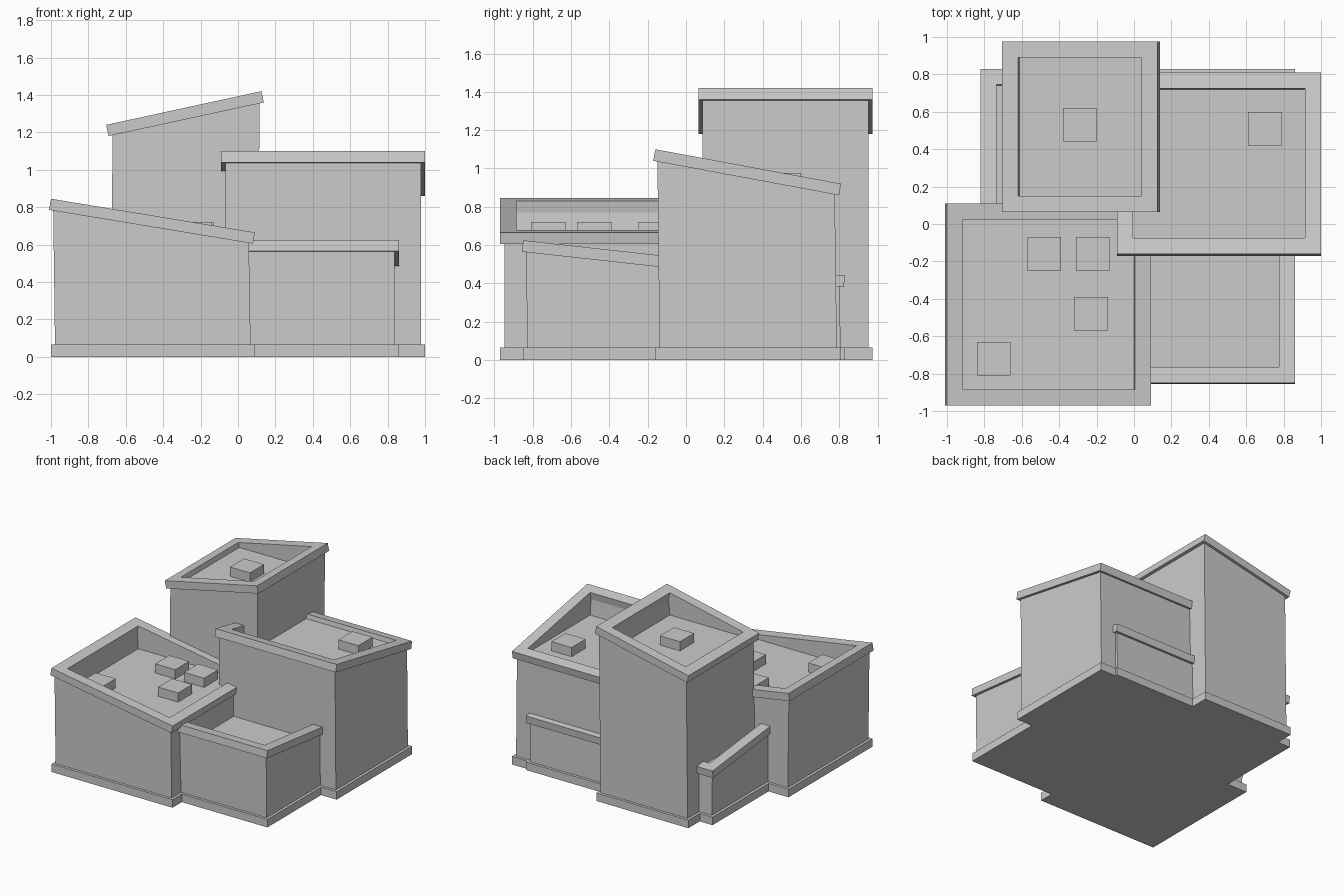
import bpy
import bmesh

cube = bpy.data.objects.get("Cube")
if cube:
    bpy.data.objects.remove(cube)

grey = bpy.data.materials.new("light grey plaster")
grey.use_nodes = True
COLOUR = (0.6, 0.6, 0.6, 1)
grey.diffuse_color = COLOUR
grey.node_tree.nodes["Principled BSDF"].inputs["Base Color"].default_value = COLOUR

PLINTH = 0.065   # plinth height
RIM = 0.06       # parapet coping depth
WIDTH = 0.085    # parapet width
INSET = 0.022    # coping overhang beyond the wall


def loft(name, loops, closed=False):
    """Join loops of four corners; cap the ends, or join them into a ring."""
    bm = bmesh.new()
    rings = [[bm.verts.new(p) for p in loop] for loop in loops]
    pairs = list(zip(rings, rings[1:]))
    if closed:
        pairs.append((rings[-1], rings[0]))
    else:
        bm.faces.new(rings[0])
        bm.faces.new(rings[-1])
    for a, b in pairs:
        for i in range(4):
            j = (i + 1) % 4
            bm.faces.new((a[i], a[j], b[j], b[i]))
    bmesh.ops.recalc_face_normals(bm, faces=bm.faces)
    mesh = bpy.data.meshes.new(name)
    bm.to_mesh(mesh)
    bm.free()
    mesh.materials.append(grey)
    obj = bpy.data.objects.new(name, mesh)
    bpy.context.collection.objects.link(obj)
    return obj


def box(name, x0, x1, y0, y1, z0, z1):
    corners = ((x0, y0), (x1, y0), (x1, y1), (x0, y1))
    return loft(name, [[(x, y, z) for x, y in corners] for z in (z0, z1)])


def building(name, x0, x1, y0, y1, z_start, z_end, axis, vents=()):
    """Block with a flat sunken roof inside a parapet that slopes along one axis."""
    start, end = ((x0, x1), (y0, y1))[axis]
    slope = (z_end - z_start) / (end - start)

    def outline(inset, drop=0.0, flat=None):
        lean = 0 if flat is not None else slope * drop
        loop = []
        for x, y in ((x0 + inset, y0 + inset), (x1 - inset, y0 + inset),
                     (x1 - inset, y1 - inset), (x0 + inset, y1 - inset)):
            z = z_start + slope * ((x, y)[axis] - start) - drop
            p = [x, y, z if flat is None else flat]
            p[axis] += lean
            loop.append(p)
        return loop

    floor = min(z_start, z_end) - 0.02
    box(name + "_plinth", x0, x1, y0, y1, 0, PLINTH)
    # wall shell with the sunken roof deck
    loft(name + "_walls", [outline(INSET, flat=PLINTH * 0.5), outline(INSET, RIM),
                           outline(WIDTH, RIM), outline(WIDTH, flat=floor)])
    # sloping coping frame
    loft(name + "_coping", [outline(INSET, RIM), outline(0, RIM),
                            outline(0), outline(WIDTH), outline(WIDTH, RIM)], closed=True)
    # rooftop units
    for i, (x, y) in enumerate(vents):
        h = 0.09
        box(f"{name}_roof_unit_{i + 1}", x - h, x + h, y - h, y + h,
            floor - 0.01, floor + 0.075)


# four interlocking blocks
building("terrace_block", -0.82, 0.86, -0.85, 0.83, 0.625, 0.44, 1)
building("front_block", -1.0, 0.09, -0.97, 0.11, 0.845, 0.665, 0,
         [(-0.48, -0.16), (-0.22, -0.16), (-0.23, -0.48), (-0.75, -0.72)])
building("side_block", -0.09, 1.0, -0.16, 0.81, 1.10, 0.92, 1, [(0.70, 0.51)])
building("tower", -0.705, 0.125, 0.065, 0.975, 1.24, 1.42, 0, [(-0.29, 0.53)])
